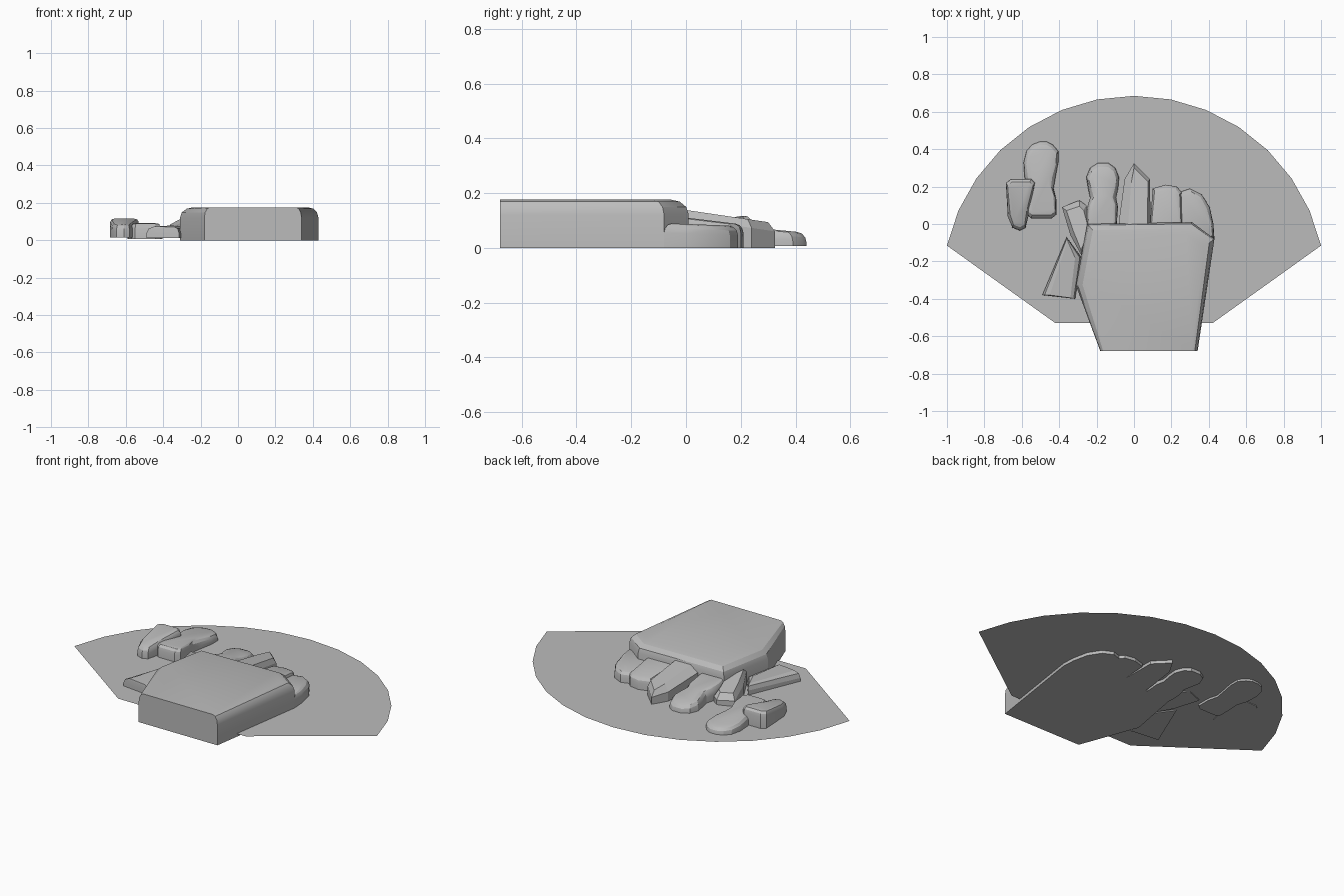
import bpy, bmesh, math

if "Cube" in bpy.data.objects:
    bpy.data.objects.remove(bpy.data.objects["Cube"])

grey = bpy.data.materials.new("stone grey")
grey.diffuse_color = (0.5, 0.5, 0.5, 1)
grey.use_nodes = True
grey.node_tree.nodes["Principled BSDF"].inputs["Base Color"].default_value = grey.diffuse_color


def finish(name, bm, angle=None):
    bmesh.ops.recalc_face_normals(bm, faces=bm.faces)
    me = bpy.data.meshes.new(name)
    bm.to_mesh(me)
    bm.free()
    me.materials.append(grey)
    ob = bpy.data.objects.new(name, me)
    bpy.context.collection.objects.link(ob)
    if angle:
        bpy.ops.object.select_all(action='DESELECT')
        ob.select_set(True)
        bpy.context.view_layer.objects.active = ob
        bpy.ops.object.shade_smooth_by_angle(angle=math.radians(angle))
    return ob


def block(name, outline, z_near, z_far, r, top=None, base=0.0, steps=3, angle=25):
    """Upright walls with a rounded rim; top slopes along y from z_near to z_far."""
    n = len(outline)
    ys = [p[1] for p in outline]
    y0, y1 = min(ys), max(ys)
    cx = sum(p[0] for p in outline) / n
    cy = sum(ys) / n
    if top is None:  # pull the rim in towards the middle by about r
        top = []
        for x, y in outline:
            d = math.hypot(x - cx, y - cy)
            k = 1 - min(0.6, r / d)
            top.append((cx + (x - cx) * k, cy + (y - cy) * k))
    bm = bmesh.new()
    rings = [[bm.verts.new((x, y, base)) for x, y in outline]]
    for i in range(steps + 1):
        a = i / steps * math.pi / 2
        t, drop = 1 - math.cos(a), r * (1 - math.sin(a))
        ring = []
        for (x, y), (u, v) in zip(outline, top):
            px, py = x + (u - x) * t, y + (v - y) * t
            z = z_near + (z_far - z_near) * (py - y0) / (y1 - y0)
            ring.append(bm.verts.new((px, py, max(base + 0.004, z - drop))))
        rings.append(ring)
    for a, b in zip(rings, rings[1:]):
        for i in range(n):
            j = (i + 1) % n
            bm.faces.new((a[i], a[j], b[j], b[i]))
    bm.faces.new(rings[0][::-1])
    bm.faces.new(rings[-1])
    return finish(name, bm, angle)


def lumpy(cx, profile):
    """Mirrored outline from (y, left half width, right half width) rows."""
    return ([(cx + r, y) for y, l, r in profile] +
            [(cx - l, y) for y, l, r in reversed(profile)])


# thin fan-shaped base sheet
bm = bmesh.new()
fan = [(-0.42, -0.53), (0.42, -0.53)]
for i in range(7, -8, -1):
    a = math.radians(11.05 * i)
    fan.append((1.02 * math.sin(a) / 0.995, -0.34 + 1.025 * math.cos(a)))
bm.faces.new([bm.verts.new((max(-1, min(1, x)), y, 0.018)) for x, y in fan])
base = finish("base_sheet", bm)
if base.data.polygons[0].normal.z < 0:
    base.data.flip_normals()

# big slab, rounded along the sides and far edge, cut flat at the front
block("main_slab",
      [(-0.18, -0.68), (0.34, -0.68), (0.43, -0.08), (0.31, 0.01), (-0.25, 0.0), (-0.31, -0.33)],
      0.176, 0.176, 0.055,
      top=[(-0.15, -0.68), (0.31, -0.68), (0.375, -0.12), (0.28, -0.055), (-0.19, -0.065), (-0.24, -0.32)])

# stones peeping out from under the slab
block("right_stone",
      [(0.22, -0.08), (0.43, -0.08), (0.425, 0.0), (0.405, 0.09), (0.36, 0.16), (0.30, 0.19), (0.24, 0.17)],
      0.09, 0.08, 0.035)
block("middle_stone",
      [(0.08, -0.08), (0.26, -0.08), (0.255, 0.17), (0.23, 0.2), (0.17, 0.21), (0.10, 0.19)],
      0.12, 0.085, 0.03)
block("pointed_stone",
      [(-0.08, -0.08), (0.09, -0.08), (0.085, 0.24), (0.0, 0.325), (-0.05, 0.24), (-0.08, 0.02)],
      0.15, 0.09, 0.03,
      top=[(-0.03, -0.06), (0.07, -0.06), (0.075, 0.225), (0.0, 0.30), (-0.015, 0.22), (-0.03, 0.02)],
      steps=1, angle=15)

# two waisted lumpy stones
block("lumpy_stone_inner",
      lumpy(-0.165, [(-0.06, .08, .07), (0.03, .09, .075), (0.09, .085, .08), (0.14, .07, .07),
                     (0.19, .08, .08), (0.25, .09, .085), (0.30, .07, .065), (0.325, .03, .03)]),
      0.12, 0.06, 0.04)
block("lumpy_stone_outer",
      lumpy(-0.495, [(0.03, .055, .055), (0.05, .075, .08), (0.13, .075, .08), (0.19, .07, .065),
                     (0.25, .09, .075), (0.33, .095, .09), (0.39, .08, .09), (0.425, .05, .06),
                     (0.44, .01, .03)]),
      0.095, 0.055, 0.035, base=0.006)

# loose stones on the left
block("left_stone",
      [(-0.61, -0.035), (-0.58, -0.02), (-0.56, 0.06), (-0.53, 0.22), (-0.55, 0.24),
       (-0.66, 0.24), (-0.685, 0.22), (-0.675, 0.04), (-0.65, -0.02)],
      0.08, 0.122, 0.035, base=0.014)
block("left_shard_far",
      [(-0.28, -0.17), (-0.22, -0.05), (-0.255, 0.10), (-0.29, 0.125), (-0.31, 0.12),
       (-0.385, 0.09), (-0.34, -0.06)],
      0.13, 0.075, 0.03, base=0.012, steps=1, angle=15)
block("left_shard_near",
      [(-0.49, -0.38), (-0.315, -0.40), (-0.28, -0.18), (-0.36, -0.07)],
      0.072, 0.08, 0.035,
      top=[(-0.45, -0.38), (-0.34, -0.395), (-0.315, -0.18), (-0.355, -0.09)],
      base=0.012, steps=2, angle=15)
